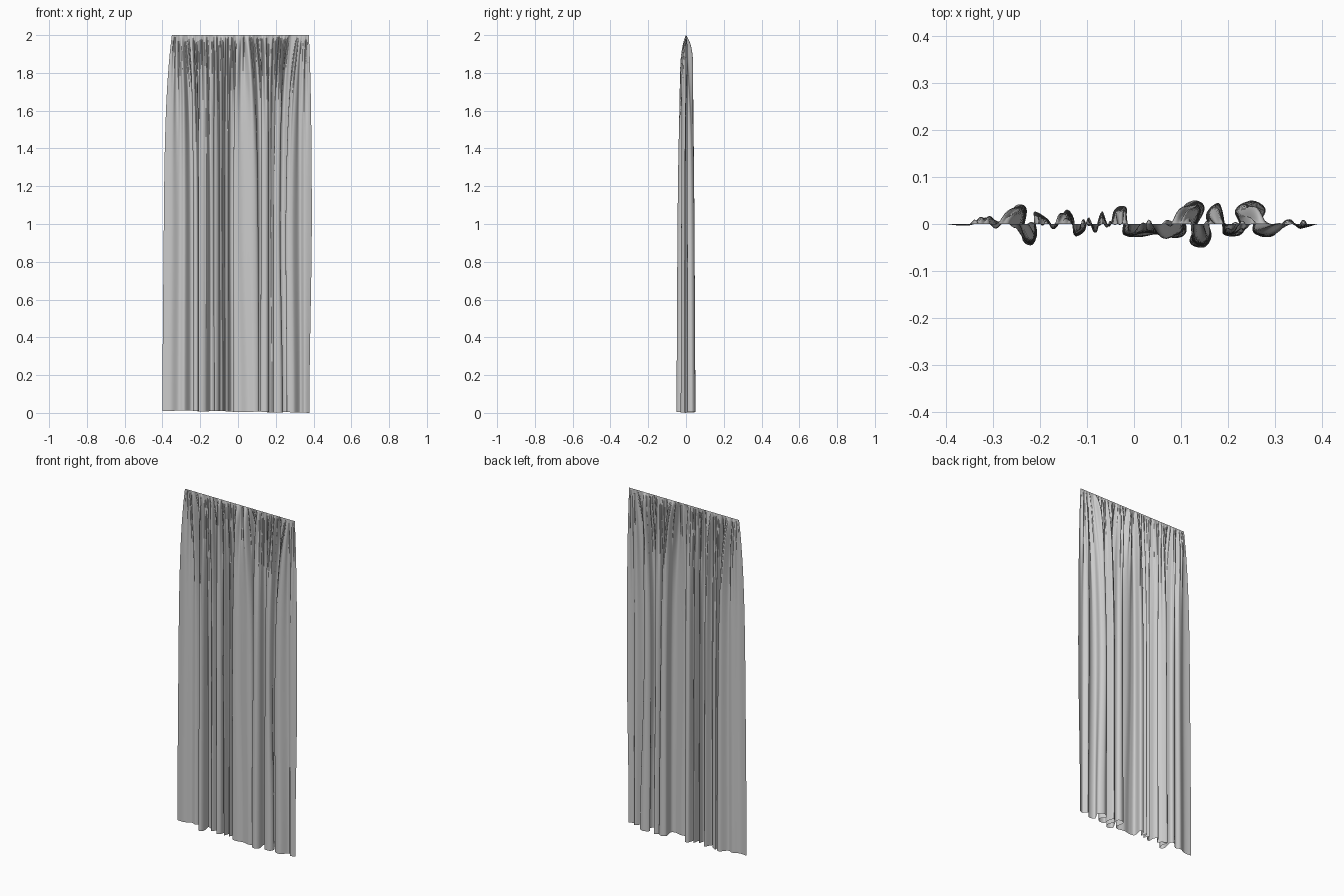
import bpy, math, random

random.seed(4)

# Fold line across the width: (x at hem, x at mid height, depth y at hem)
FOLDS = [
    (-.40, -.395, .000), (-.355, -.35, -.003), (-.315, -.31, .014),
    (-.283, -.28, .006), (-.25, -.25, .040), (-.228, -.228, .030),
    (-.238, -.236, -.030), (-.218, -.218, -.045), (-.206, -.206, -.02),
    (-.213, -.212, .025), (-.185, -.185, .012), (-.168, -.165, -.008),
    (-.145, -.145, .030), (-.128, -.130, .012), (-.126, -.128, -.025),
    (-.105, -.105, -.015), (-.096, -.098, .014), (-.08, -.085, -.018),
    (-.068, -.070, .027), (-.053, -.052, -.006), (-.038, -.042, .034),
    (-.015, -.018, .032), (-.022, -.026, -.020), (.01, -.005, -.028),
    (.05, .03, -.022), (.09, .08, -.030), (.112, .108, -.015),
    (.105, .108, .035), (.132, .13, .050), (.150, .145, .030),
    (.118, .122, -.035), (.148, .148, -.050), (.165, .165, -.025),
    (.155, .152, .020), (.180, .172, .045), (.192, .185, .008),
    (.19, .19, -.022), (.225, .215, -.024), (.238, .222, .00),
    (.218, .212, .030), (.25, .232, .050), (.28, .255, .030),
    (.258, .25, -.018), (.295, .285, -.026), (.33, .325, .010),
    (.352, .352, -.010), (.378, .392, .000)]
TOP_L, TOP_R = -.35, .375
COLS, ROWS = 560, 90


def spline(a, b, c, d, t):
    return .5 * (2*b + (c-a)*t + (2*a-5*b+4*c-d)*t*t + (3*b-a-3*c+d)*t**3)


def fold_point(u):
    f = u * (len(FOLDS) - 1)
    i = min(int(f), len(FOLDS) - 2)
    ks = [FOLDS[max(0, min(len(FOLDS) - 1, i + k))] for k in (-1, 0, 1, 2)]
    return [spline(*[k[n] for k in ks], f - i) for n in range(3)]


# Small gathers under the heading, each fading at its own length
gathers = [((i + random.uniform(.1, .9)) / 64, random.uniform(.004, .009),
            random.choice((-1, 1)) * random.uniform(.006, .014),
            random.uniform(.03, .09)) for i in range(1, 63)]


def sheet_point(u, s, base):
    xb, xm, y = base
    lower = max(0, (s - .45) / .55)
    lower = lower * lower * (3 - 2 * lower)
    x = xm + (xb - xm) * lower
    xt = TOP_L + (TOP_R - TOP_L) * u
    w = 1 - math.exp(-s / .17)
    x = xt + (x - xt) * w
    y *= (1 - math.exp(-s / .11)) * (.80 + .20 * s)
    for c, wid, amp, fall in gathers:
        d = (u - c) / wid
        if abs(d) < 3 and s < .6:
            e = s / fall * math.exp(1 - s / fall) * math.exp(-d * d)
            y += amp * e
            x += d * .0035 * e
    hem = .010 - .008 * max(0, min(1, u * 1.4 - .3)) + .002 * math.sin(u * 23)
    return (x, y, 2 - s * (2 - max(0, hem)))


# Curtain sheet
bases = [fold_point(c / COLS) for c in range(COLS + 1)]
verts = [sheet_point(c / COLS, (r / ROWS) ** 1.7, bases[c])
         for r in range(ROWS + 1) for c in range(COLS + 1)]
n = COLS + 1
faces = [(r*n + c, (r+1)*n + c, (r+1)*n + c + 1, r*n + c + 1)
         for r in range(ROWS) for c in range(COLS)]
mesh = bpy.data.meshes.new("curtain")
mesh.from_pydata(verts, [], faces)
mesh.shade_smooth()
curtain = bpy.data.objects.new("curtain", mesh)
bpy.context.collection.objects.link(curtain)
